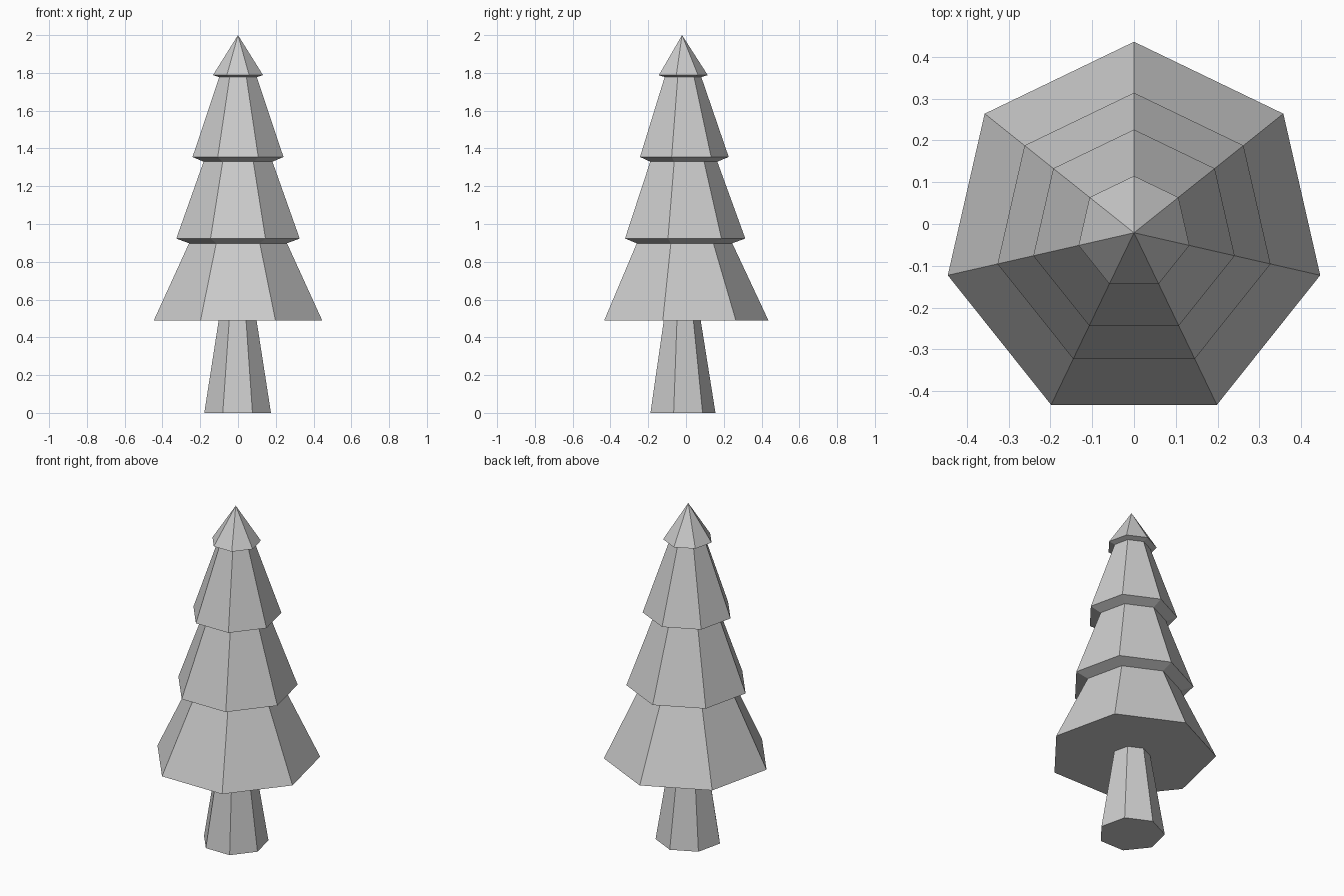
import bpy, bmesh, math

if "Cube" in bpy.data.objects:
    bpy.data.objects.remove(bpy.data.objects["Cube"])

SIDES = 7


def lathe(name, profile, cx, cy):
    """Flat-faced solid from (radius, z) rings; radius 0 closes to a point."""
    bm = bmesh.new()
    rings = []
    for r, z in profile:
        if r == 0:
            rings.append([bm.verts.new((cx, cy, z))])
            continue
        angles = [math.pi / 2 + 2 * math.pi * i / SIDES for i in range(SIDES)]
        rings.append([bm.verts.new((cx + r * math.cos(a), cy + r * math.sin(a), z))
                      for a in angles])
    for low, high in zip(rings, rings[1:]):
        for i in range(SIDES):
            j = (i + 1) % SIDES
            if len(high) == 1:
                bm.faces.new((low[i], low[j], high[0]))
            else:
                bm.faces.new((low[i], low[j], high[j], high[i]))
    for ring in (rings[0], rings[-1]):
        if len(ring) > 1:
            bm.faces.new(ring)
    bmesh.ops.recalc_face_normals(bm, faces=bm.faces)
    mesh = bpy.data.meshes.new(name)
    bm.to_mesh(mesh)
    bm.free()
    obj = bpy.data.objects.new(name, mesh)
    bpy.context.collection.objects.link(obj)
    return obj


# Tapered trunk, ending just inside the foliage
lathe("trunk", [(0.181, 0), (0.102, 0.495)], -0.002, -0.025)

# Foliage: three stacked skirts and a pointed tip, with undercut rims
lathe("foliage", [
    (0.457, 0.49), (0.266, 0.898),
    (0.335, 0.923), (0.187, 1.33),
    (0.247, 1.355), (0.102, 1.778),
    (0.136, 1.788), (0, 2.0),
], 0, -0.021)
